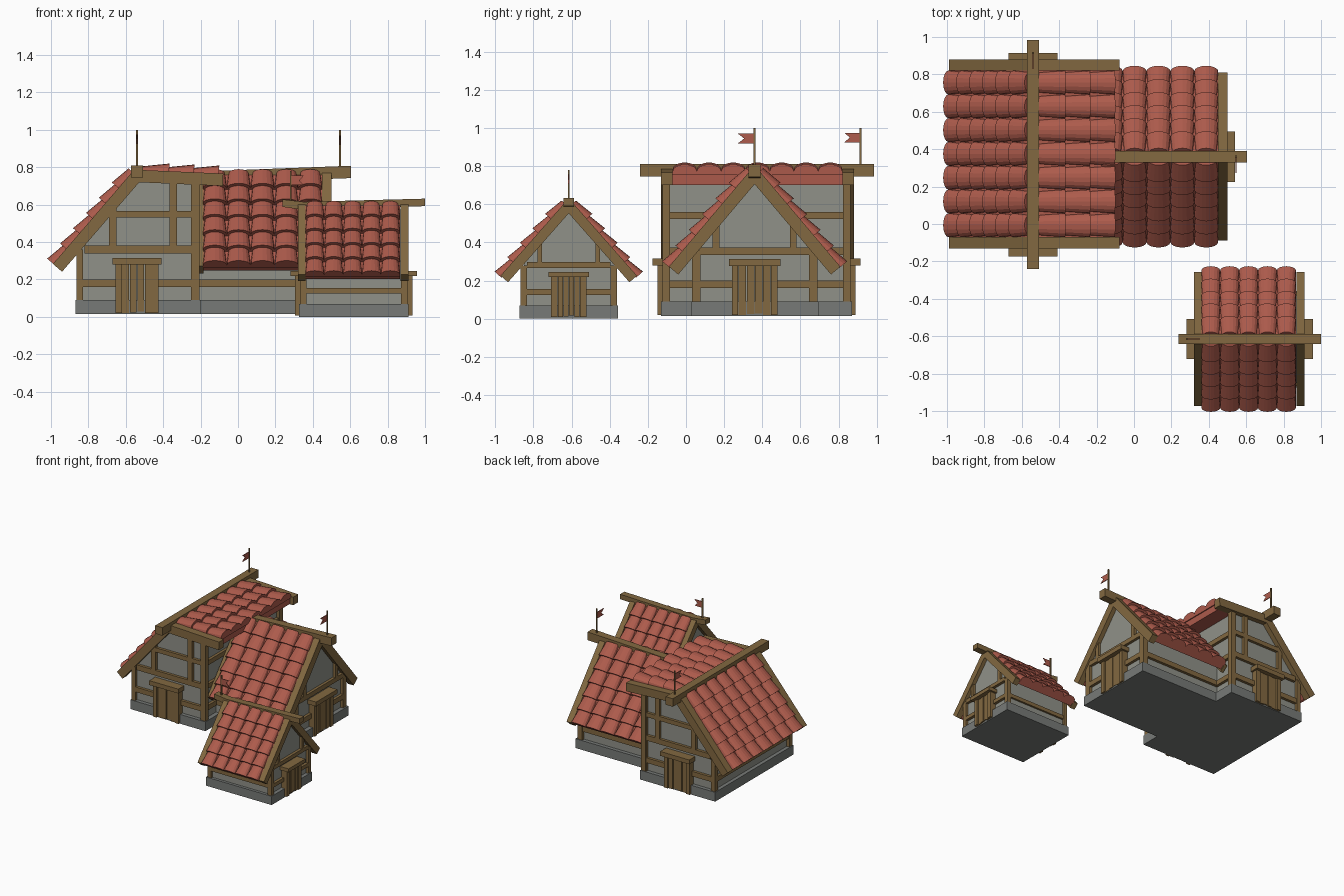
import bpy, bmesh, math
from mathutils import Vector

if "Cube" in bpy.data.objects:
    bpy.data.objects.remove(bpy.data.objects["Cube"])


def material(name, rgb):
    m = bpy.data.materials.new(name)
    m.diffuse_color = (*rgb, 1)
    m.use_nodes = True
    m.node_tree.nodes["Principled BSDF"].inputs["Base Color"].default_value = m.diffuse_color
    return m


RED = material("roof red", (0.42, 0.105, 0.072))
WOOD = material("timber brown", (0.225, 0.14, 0.052))
WALL = material("plaster grey", (0.28, 0.285, 0.25))
STONE = material("stone grey", (0.185, 0.195, 0.185))
parts = {}   # part name -> (bmesh, material)


def loft(name, mat, ring0, ring1):
    """Closed solid between two matching rings of points."""
    bm = parts.setdefault(name, (bmesh.new(), mat))[0]
    v0 = [bm.verts.new(p) for p in ring0]
    v1 = [bm.verts.new(p) for p in ring1]
    n = len(v0)
    bm.faces.new(v0)
    bm.faces.new(v1[::-1])
    for i in range(n):
        j = (i + 1) % n
        bm.faces.new((v0[i], v1[i], v1[j], v0[j]))


def pt(u, a, z, sw):
    """u = across the ridge, a = along it; sw when the ridge runs along x."""
    return (a, u, z) if sw else (u, a, z)


def prism(name, mat, prof, a0, a1, sw):
    loft(name, mat, [pt(u, a0, z, sw) for u, z in prof], [pt(u, a1, z, sw) for u, z in prof])


def box(name, mat, u0, u1, a0, a1, z0, z1, sw):
    prism(name, mat, [(u0, z0), (u1, z0), (u1, z1), (u0, z1)], a0, a1, sw)


def slab(name, mat, p, q, lo, hi, a0, a1, sw):
    """Board along p-q in the gable plane, from offset lo to hi on its upper side."""
    p, q = Vector(p), Vector(q)
    d = (q - p).normalized()
    n = Vector((-d.y, d.x))
    n = n if n.y > 0 else -n
    prism(name, mat, [p + n * lo, q + n * lo, q + n * hi, p + n * hi], a0, a1, sw)


def tiles(name, p, q, a0, a1, cols, rows, sw, deck=0.04):
    """Deck plus rows of barrel tiles from ridge p to eave q."""
    p, q = Vector(p), Vector(q)
    slab(name + "_deck", RED, p, q, -deck, 0.002, a0, a1, sw)
    d = (q - p).normalized()
    n = Vector((-d.y, d.x))
    n = n if n.y > 0 else -n
    step, pitch = (q - p).length / rows, (a1 - a0) / cols

    def ring(s, c, w, h, lift):
        out = [(c - w, 0)]
        for k in range(9):
            t = math.pi * k / 8
            out.append((c - w * math.cos(t), lift + h * math.sin(t)))
        out.append((c + w, 0))
        res = []
        for a, o in out:
            v = p + d * s + n * (o - 0.004)
            res.append(pt(v.x, a, v.y, sw))
        return res

    for r in range(rows):
        for c in range(cols):
            mid = a0 + pitch * (c + 0.5)
            loft(name + "_tiles", RED,
                 ring(r * step, mid, pitch * 0.42, pitch * 0.27, 0.003),
                 ring((r + 1) * step + 0.008, mid, pitch * 0.5, pitch * 0.29, 0.02))


def gable(name, face, side, rects, sw, out=0.022):
    """Timber frame rectangles (u0, u1, z0, z1) on a gable wall."""
    for u0, u1, z0, z1 in rects:
        box(name + "_gable_timbers", WOOD, u0, u1, face - side * 0.01, face + side * out, z0, z1, sw)


def door(name, c, face, side, w, z0, z1, sw):
    """Planked door with jambs and an overhanging lintel."""
    f = lambda d: face + side * d
    lint = (z1 - z0) * 0.12
    for s in (-1, 1):
        e = c + s * w
        box(name, WOOD, min(e, e - s * 0.034), max(e, e - s * 0.034), f(-0.02), f(0.05), z0, z1 - lint, sw)
    lw = (w - 0.034) * 2 / 4
    for i in range(4):
        u = c - 2 * lw + i * lw
        box(name, WOOD, u + 0.002, u + lw - 0.002, f(-0.02), f(0.038 + 0.004 * (i % 2)),
            z0 + 0.004 * (i % 3), z1 - lint, sw)
    box(name, WOOD, c - w - 0.015, c + w + 0.015, f(-0.02), f(0.075), z1 - lint, z1, sw)


def flag(name, u, a, base, top, length, sw):
    """Pole with a swallow-tailed flag lying along the ridge."""
    box(name + "_pole", WOOD, u - 0.005, u + 0.005, a - 0.005, a + 0.005, base, top, sw)
    z1, z0 = top - 0.025, top - 0.075
    pr = [(a, z0), (a + length, z0), (a + length * 0.65, (z0 + z1) / 2), (a + length, z1), (a, z1)]
    prism(name + "_flag", RED, pr, u - 0.003, u + 0.003, not sw)


# ---- Main house: ridge along y, steep left slope, nearly flat right slope
S = False
box("main_plinth", STONE, -0.87, -0.2, -0.13, 0.87, 0.015, 0.09, S)
prism("main_walls", WALL, [(-0.84, 0.08), (-0.235, 0.08), (-0.235, 0.715), (-0.54, 0.735), (-0.84, 0.385)],
      -0.1, 0.84, S)
tiles("main_left_roof", (-0.56, 0.772), (-0.975, 0.283), -0.07, 0.82, 7, 6, S)
tiles("main_right_roof", (-0.51, 0.772), (-0.11, 0.757), -0.07, 0.82, 7, 3, S, 0.055)
box("main_ridge_beam", WOOD, -0.572, -0.508, -0.24, 0.985, 0.745, 0.81, S)
for a0, a1 in ((-0.13, -0.07), (0.82, 0.88)):
    slab("main_verge_boards", WOOD, (-0.54, 0.755), (-0.965, 0.262), -0.032, 0.032, a0, a1, S)
    slab("main_verge_boards", WOOD, (-0.54, 0.753), (-0.08, 0.733), -0.033, 0.033, a0, a1, S)
frame = [(-0.862, -0.83, 0.09, 0.36), (-0.25, -0.205, 0.09, 0.72), (-0.82, -0.24, 0.34, 0.382),
         (-0.68, -0.24, 0.53, 0.565), (-0.84, -0.64, 0.16, 0.2), (-0.44, -0.24, 0.16, 0.2),
         (-0.69, -0.65, 0.38, 0.58), (-0.365, -0.325, 0.38, 0.73)]
for face, side in ((-0.1, -1), (0.84, 1)):
    gable("main", face, side, frame, S)
    door("main_door", -0.54, face, side, 0.115, 0.02, 0.315, S)
for z0, z1 in ((0.16, 0.2), (0.335, 0.372), (0.522, 0.56)):
    box("main_side_timbers", WOOD, -0.245, -0.213, -0.12, 0.86, z0, z1, S)
box("main_side_timbers", WOOD, -0.862, -0.83, -0.12, 0.86, 0.16, 0.2, S)
for a in (-0.124, 0.824):
    box("main_side_timbers", WOOD, -0.245, -0.205, a, a + 0.04, 0.09, 0.72, S)
    box("main_side_timbers", WOOD, -0.864, -0.83, a, a + 0.04, 0.09, 0.36, S)
flag("main", -0.54, 0.915, 0.8, 1.0, -0.085, S)

# ---- Wing: ridge along x, joined to the main house
S = True
M = 0.36
box("wing_plinth", STONE, 0.025, 0.695, -0.25, 0.5, 0.015, 0.09, S)
prism("wing_walls", WALL, [(0.055, 0.08), (0.665, 0.08), (0.665, 0.38), (M, 0.735), (0.055, 0.38)], -0.3, 0.465, S)
for s in (-1, 1):
    tiles("wing_roof", (M + s * 0.02, 0.768), (M + s * 0.44, 0.273), -0.188, 0.45, 5, 6, S)
    for a0, a1 in ((0.45, 0.5), (-0.212, -0.185)):
        slab("wing_verge_boards", WOOD, (M, 0.755), (M + s * 0.425, 0.252), -0.032, 0.032, a0, a1, S)
    gable("wing", 0.465, 1, [tuple(sorted((M + s * 0.285, M + s * 0.325))) + (0.09, 0.36),
                             tuple(sorted((M + s * 0.1, M + s * 0.3))) + (0.16, 0.2),
                             tuple(sorted((M + s * 0.185, M + s * 0.22))) + (0.37, 0.52)], S)
    e = M + s * 0.305
    box("wing_side_timbers", WOOD, min(e, e + s * 0.022), max(e, e + s * 0.022), -0.22, 0.48, 0.16, 0.2, S)
    box("wing_side_timbers", WOOD, min(e, e + s * 0.024), max(e, e + s * 0.024), 0.445, 0.487, 0.09, 0.36, S)
gable("wing", 0.465, 1, [(0.07, 0.65, 0.335, 0.372)], S)
door("wing_door", M, 0.465, 1, 0.12, 0.02, 0.312, S)
prism("wing_ridge_beam", WOOD, [(-0.125, 0.715), (0.605, 0.742), (0.605, 0.808), (-0.125, 0.78)],
      M - 0.031, M + 0.031, not S)
box("wing_flag_pole", WOOD, M - 0.005, M + 0.005, 0.54, 0.55, 0.79, 1.0, S)
prism("wing_flag", RED, [(M, 0.92), (M - 0.087, 0.92), (M - 0.055, 0.945), (M - 0.087, 0.97), (M, 0.97)],
      0.542, 0.548, S)

# ---- Small detached shed: ridge along x
M = -0.615
box("shed_plinth", STONE, M - 0.258, M + 0.258, 0.325, 0.912, 0.0, 0.07, S)
prism("shed_walls", WALL, [(M - 0.235, 0.06), (M + 0.235, 0.06), (M + 0.235, 0.3), (M, 0.575), (M - 0.235, 0.3)],
      0.355, 0.882, S)
for s in (-1, 1):
    tiles("shed_roof", (M + s * 0.018, 0.602), (M + s * 0.35, 0.223), 0.36, 0.865, 5, 5, S, 0.03)
    for a0, a1 in ((0.32, 0.362), (0.868, 0.912)):
        slab("shed_verge_boards", WOOD, (M, 0.592), (M + s * 0.338, 0.208), -0.026, 0.026, a0, a1, S)
    for face, side in ((0.355, -1), (0.882, 1)):
        gable("shed", face, side, [tuple(sorted((M + s * 0.22, M + s * 0.25))) + (0.07, 0.28),
                                   tuple(sorted((M + s * 0.08, M + s * 0.23))) + (0.125, 0.155),
                                   tuple(sorted((M + s * 0.14, M + s * 0.165))) + (0.29, 0.4)], S)
    e = M + s * 0.23
    box("shed_side_timbers", WOOD, min(e, e + s * 0.02), max(e, e + s * 0.02), 0.345, 0.892, 0.125, 0.155, S)
    for a in (0.333, 0.872):
        box("shed_side_timbers", WOOD, min(e, e + s * 0.022), max(e, e + s * 0.022), a, a + 0.033, 0.07, 0.28, S)
for face, side in ((0.355, -1), (0.882, 1)):
    gable("shed", face, side, [(M - 0.22, M + 0.22, 0.267, 0.297)], S)
    door("shed_door", M, face, side, 0.092, 0.008, 0.246, S)
prism("shed_ridge_beam", WOOD, [(0.237, 0.588), (0.35, 0.572), (1.0, 0.592), (1.0, 0.632), (0.35, 0.615),
                                (0.237, 0.628)], M - 0.027, M + 0.027, not S)
flag("shed", M, 0.282, 0.6, 0.78, 0.07, S)

# ---- Turn the collected parts into objects
for name, (bm, mat) in parts.items():
    bmesh.ops.recalc_face_normals(bm, faces=bm.faces[:])
    mesh = bpy.data.meshes.new(name)
    bm.to_mesh(mesh)
    bm.free()
    mesh.materials.append(mat)
    bpy.context.collection.objects.link(bpy.data.objects.new(name, mesh))
